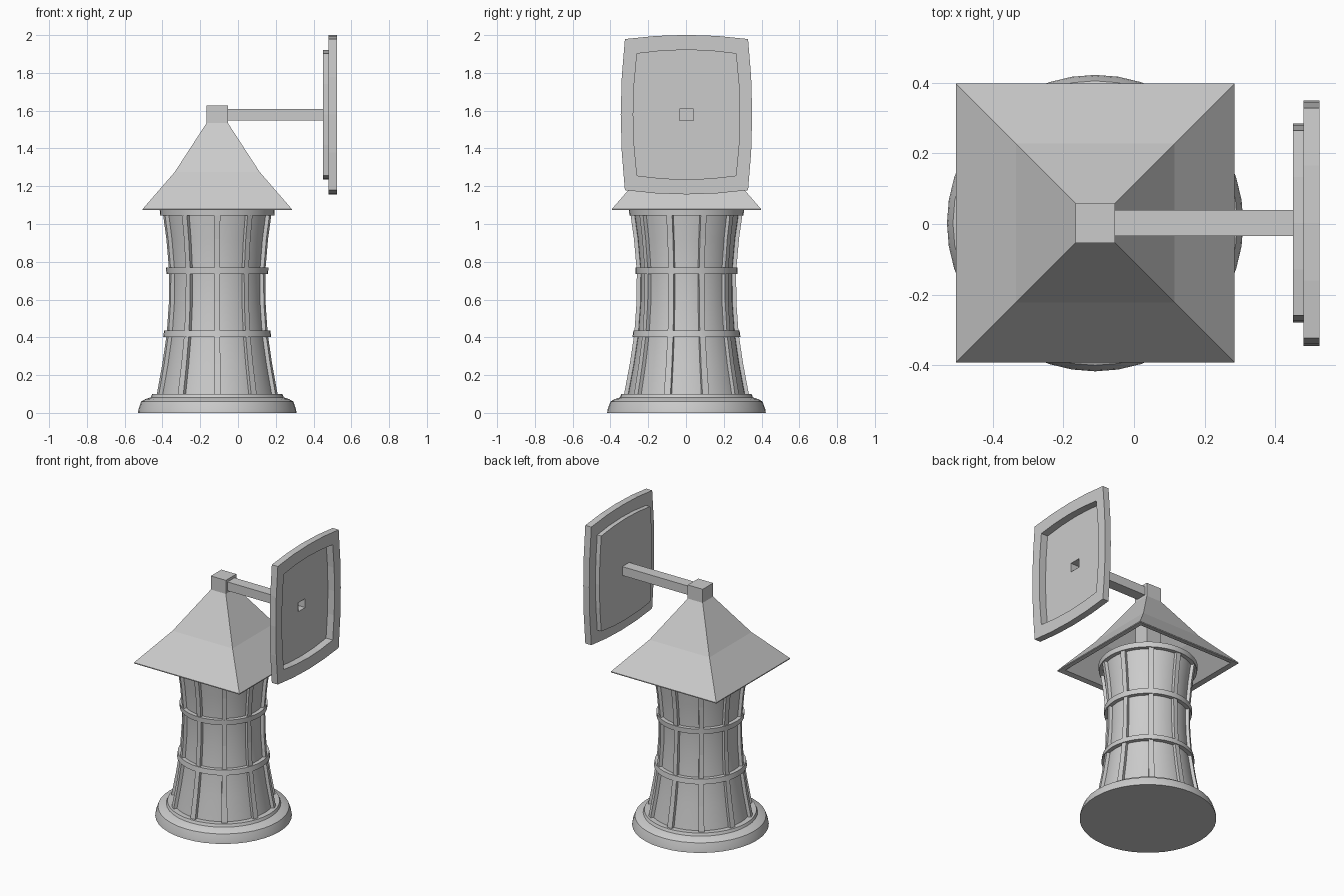
import bpy, bmesh, math

if "Cube" in bpy.data.objects:
    bpy.data.objects.remove(bpy.data.objects["Cube"])

CX, CY = -0.11, 0.0025          # lantern axis
PZ = 1.579                      # wall plate centre height


def make(name, loops, close_start=False, close_end=False, cyclic=False, smooth=False):
    """Skin a list of equal-length closed loops into one object."""
    bm = bmesh.new()
    rows = [[bm.verts.new(p) for p in loop] for loop in loops]
    n = len(rows[0])
    pairs = list(zip(rows, rows[1:]))
    if cyclic:
        pairs.append((rows[-1], rows[0]))
    for a, b in pairs:
        for i in range(n):
            j = (i + 1) % n
            bm.faces.new((a[i], a[j], b[j], b[i]))
    if close_start:
        bm.faces.new(rows[0][::-1])
    if close_end:
        bm.faces.new(rows[-1])
    bmesh.ops.recalc_face_normals(bm, faces=bm.faces)
    me = bpy.data.meshes.new(name)
    bm.to_mesh(me)
    bm.free()
    ob = bpy.data.objects.new(name, me)
    bpy.context.collection.objects.link(ob)
    if smooth:
        bpy.ops.object.select_all(action='DESELECT')
        ob.select_set(True)
        bpy.context.view_layer.objects.active = ob
        bpy.ops.object.shade_smooth_by_angle(angle=math.radians(35))
    return ob


def circle(r, z, n=40):
    return [(CX + r * math.cos(2 * math.pi * i / n),
             CY + r * math.sin(2 * math.pi * i / n), z) for i in range(n)]


def square(h, z):
    return [(CX + sx * h, CY + sy * h, z)
            for sx, sy in ((-1, -1), (1, -1), (1, 1), (-1, 1))]


def panel(x, hy, hz, bulge=0.0, seg=4):
    """Rectangle in the yz plane whose four sides bow outward."""
    pts = []
    for side in range(4):
        for i in range(seg):
            t = -1 + 2 * i / seg
            b = bulge * (1 - t * t)
            y, z = [(t * hy, -hz - b), (hy + b, t * hz),
                    (-t * hy, hz + b), (-hy - b, -t * hz)][side]
            pts.append((x, CY + y, PZ + z))
    return pts


# Outer radius of the waisted cage
PROFILE = [(0.332, 0.09), (0.300, 0.26), (0.276, 0.42), (0.264, 0.59),
           (0.263, 0.75), (0.278, 0.92), (0.299, 1.07)]

# Flared round base
make("base", [circle(r, z) for r, z in
              [(0.42, 0), (0.417, 0.02), (0.403, 0.06), (0.38, 0.073), (0.352, 0.082),
               (0.345, 0.10), (0.28, 0.10)]], True, True, smooth=True)

# Glass body
make("glass_body", [circle(r - 0.02, z) for r, z in PROFILE], True, True, smooth=True)

# Ten vertical cage bars
for k in range(10):
    a = 2 * math.pi * (k + 0.5) / 10
    c, s = math.cos(a), math.sin(a)
    loops = []
    for r, z in PROFILE:
        w = 0.055 * r
        loops.append([(CX + c * q - s * t, CY + s * q + c * t, z)
                      for q, t in ((r - 0.03, -w), (r, -w), (r, w), (r - 0.03, w))])
    make(f"cage_bar_{k + 1}", loops, True, True)

# Horizontal cage rings
for name, z0, z1, r0, r1 in (("lower_ring", 0.402, 0.436, 0.286, 0.281),
                             ("middle_ring", 0.735, 0.769, 0.269, 0.271),
                             ("top_ring", 1.045, 1.079, 0.302, 0.305)):
    make(name, [circle(r0 - 0.035, z0), circle(r0, z0), circle(r1, z1),
                circle(r1 - 0.035, z1)], cyclic=True, smooth=True)

# Hollow square roof with concave slopes
make("roof", [square(h, z) for h, z in
              [(0.035, 1.50), (0.20, 1.25), (0.36, 1.078), (0.395, 1.073), (0.395, 1.079),
               (0.225, 1.275), (0.056, 1.535)]], True, True)

# Square cap and the stem inside the roof
make("roof_cap", [square(0.056, 1.53), square(0.056, 1.627)], True, True)
make("inner_stem", [square(0.055, 1.06), square(0.055, 1.53)], True, True)

# Hollow arm opening into the wall plate
make("arm", [panel(-0.06, 0.037, 0.03), panel(0.476, 0.037, 0.03)], True, False)

# Stepped wall plate, recessed at the back, pierced for the arm
INNER, OUTER = (0.262, 0.323, 0.02), (0.326, 0.4, 0.022)
make("wall_plate", [panel(0.475, 0.037, 0.03), panel(0.475, *INNER), panel(0.525, *INNER),
                    panel(0.525, *OUTER), panel(0.48, *OUTER), panel(0.48, *INNER),
                    panel(0.45, *INNER), panel(0.45, 0.037, 0.03)], cyclic=True)
